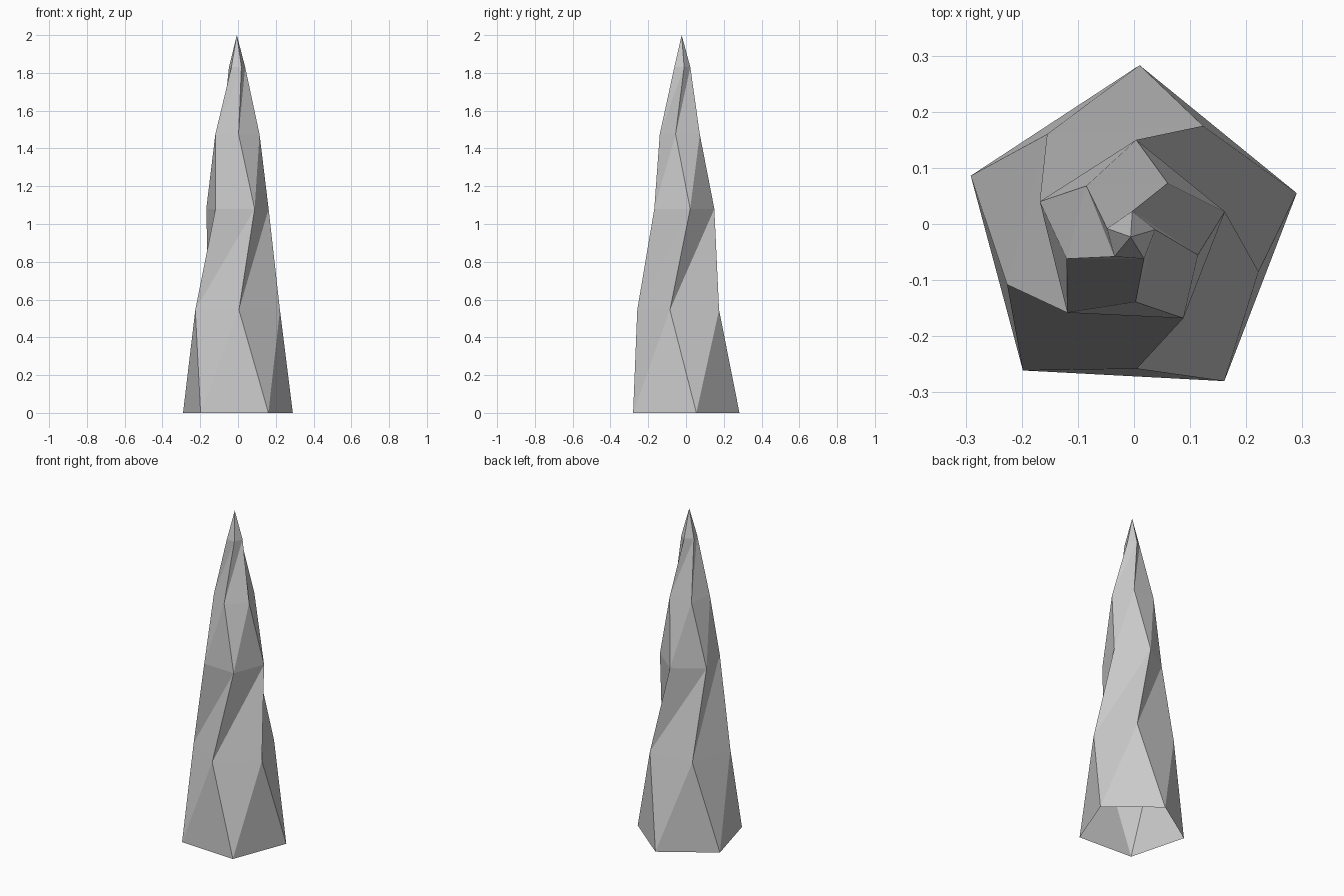
import bpy, bmesh

if "Cube" in bpy.data.objects:
    bpy.data.objects.remove(bpy.data.objects["Cube"])

# Five-sided cross-sections (height, corners counter-clockwise from front right)
RINGS = [
    (0.0,   [(.161, -.28), (.29, .055), (.01, .283), (-.291, .086), (-.198, -.261)]),
    (0.545, [(.005, -.258), (.222, -.085), (.123, .175), (-.155, .16), (-.226, -.108)]),
    (1.08,  [(.088, -.168), (.162, .022), (.004, .15), (-.168, .04), (-.119, -.158)]),
    (1.475, [(.003, -.139), (.114, -.055), (.06, .073), (-.085, .068), (-.12, -.062)]),
    (1.83,  [(.018, -.062), (.038, -.01), (-.003, .023), (-.048, -.008), (-.035, -.058)]),
]
TIP = (-.006, -.023, 2.0)
N = 5

bm = bmesh.new()
rings = [[bm.verts.new((x, y, z)) for x, y in pts] for z, pts in RINGS]

# Sides, open underneath: every twisted panel is split along the same diagonal
for lo, hi in zip(rings, rings[1:]):
    for i in range(N):
        j = (i + 1) % N
        bm.faces.new((lo[i], lo[j], hi[j]))
        bm.faces.new((lo[i], hi[j], hi[i]))

# Pointed top
tip = bm.verts.new(TIP)
for i in range(N):
    bm.faces.new((rings[-1][i], rings[-1][(i + 1) % N], tip))

bm.normal_update()
mesh = bpy.data.meshes.new("rock_spike")
bm.to_mesh(mesh)
bm.free()
bpy.context.collection.objects.link(bpy.data.objects.new("rock_spike", mesh))
